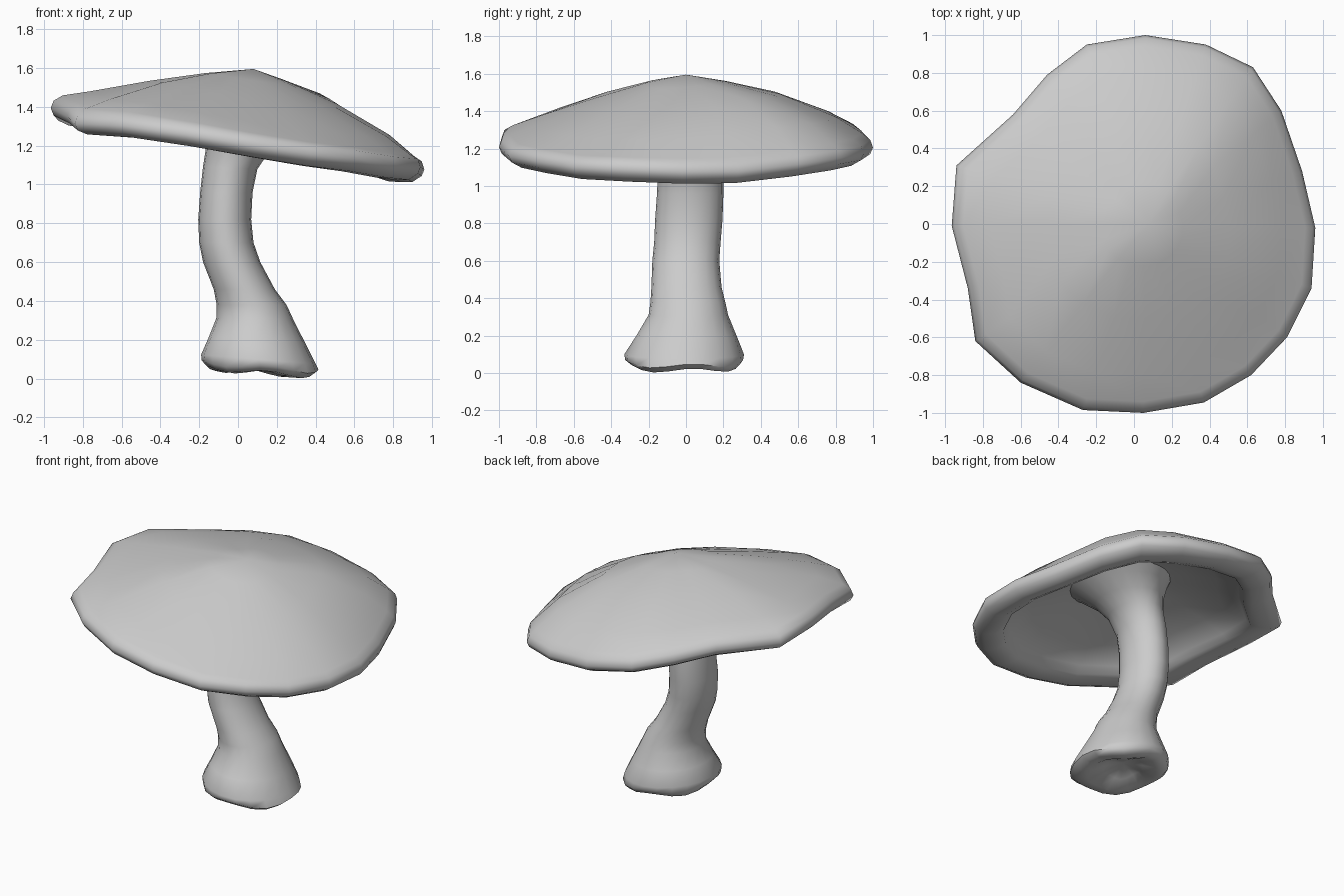
import bpy, bmesh, math

if "Cube" in bpy.data.objects:
    bpy.data.objects.remove(bpy.data.objects["Cube"])


def skin(name, rings, first, last):
    """Bridge equal-sized rings and close both ends with a fan to a point."""
    bm = bmesh.new()
    loops = [[bm.verts.new(p) for p in ring] for ring in rings]
    n = len(loops[0])
    for a, b in zip(loops, loops[1:]):
        for i in range(n):
            j = (i + 1) % n
            bm.faces.new((a[i], a[j], b[j], b[i]))
    for loop, tip in ((loops[0], first), (loops[-1], last)):
        t = bm.verts.new(tip)
        for i in range(n):
            bm.faces.new((loop[i], loop[(i + 1) % n], t))
    bmesh.ops.recalc_face_normals(bm, faces=bm.faces[:])
    mesh = bpy.data.meshes.new(name)
    bm.to_mesh(mesh)
    bm.free()
    obj = bpy.data.objects.new(name, mesh)
    bpy.context.collection.objects.link(obj)
    bpy.ops.object.select_all(action='DESELECT')
    obj.select_set(True)
    bpy.context.view_layer.objects.active = obj
    bpy.ops.object.shade_smooth_by_angle(angle=math.radians(60))
    return obj


# Cap: irregular outline (x, y, rim sag) swept through a tilted lens profile
outline = [(.96, -.02, 0), (.89, .28, -.01), (.78, .60, .01), (.63, .83, .02),
           (.38, .95, 0), (.06, 1.0, -.02), (-.25, .95, -.02),
           (-.46, .79, -.01), (-.64, .58, 0), (-.94, .31, -.025),
           (-.965, -.01, 0), (-.88, -.34, -.03), (-.84, -.62, -.06),
           (-.60, -.84, -.03), (-.27, -.985, -.02), (.05, -1.0, -.02),
           (.37, -.945, -.015), (.62, -.80, 0), (.81, -.60, 0),
           (.94, -.34, .01)]
CX = 0.06


def tilt(x):
    return 1.235 - 0.165 * x


# (fraction of outline, height over plane, extra towards +x, front-right drop)
profile = [(.22, .332, .02, .025), (.50, .27, .045, .075),
           (.80, .155, .035, .06), (.94, .075, 0, .02), (.985, .04, 0, 0),
           (1.0, 0, 0, 0), (.985, -.035, 0, 0), (.93, -.065, -.01, 0),
           (.86, -.07, -.015, 0), (.80, -.055, -.01, 0), (.77, 0, .01, 0),
           (.62, .09, .03, .04), (.42, .155, .03, .04), (.22, .20, .02, .02)]


def cap_ring(f, h, side, drop):
    ring = []
    for x, y, sag in outline:
        a = math.atan2(y, x - CX)
        h2 = h + side * math.cos(a) - drop * max(0, math.cos(a + .85))
        px = CX + f * (x - CX)
        ring.append((px, f * y, tilt(px) + h2 + sag * f ** 3))
    return ring


skin("cap", [cap_ring(*p) for p in profile],
     (.08, 0, 1.595), (CX, 0, tilt(CX) + .22))

# Stem: bent and flared at both ends (z, x min, x max, y min, y max, tilt)
sections = [(.07, -.03, .21, -.13, .13, -.05),
            (.03, -.10, .30, -.23, .23, -.07),
            (.033, -.16, .38, -.29, .28, -.08),
            (.06, -.187, .415, -.325, .305, -.08),
            (.10, -.19, .40, -.33, .31, -.08),
            (.20, -.15, .345, -.265, .27, -.06),
            (.31, -.11, .285, -.20, .225, -.03),
            (.38, -.11, .25, -.19, .21, 0),
            (.46, -.125, .19, -.185, .19, 0),
            (.60, -.18, .115, -.18, .178, 0),
            (.70, -.20, .08, -.17, .185, 0),
            (.82, -.205, .068, -.165, .195, 0),
            (.96, -.195, .075, -.155, .20, 0),
            (1.08, -.18, .10, -.15, .20, -.05),
            (1.19, -.16, .17, -.16, .205, -.12),
            (1.27, -.165, .27, -.20, .23, -.16),
            (1.35, -.19, .39, -.28, .28, -.165),
            (1.42, -.23, .50, -.37, .34, -.165)]
SIDES = 20


def stem_ring(z, x0, x1, y0, y1, slope):
    ring = []
    wave = .012 if z < .08 else 0
    for i in range(SIDES):
        a = 2 * math.pi * i / SIDES
        px = (x0 + x1) / 2 + (x1 - x0) / 2 * math.cos(a)
        py = (y0 + y1) / 2 + (y1 - y0) / 2 * math.sin(a)
        pz = z + slope * (px - .1) + wave * math.sin(4 * a + 1)
        ring.append((px, py, max(pz, 0)))
    return ring


skin("stem", [stem_ring(*s) for s in sections],
     (.09, 0, .11), (.08, 0, 1.43))
